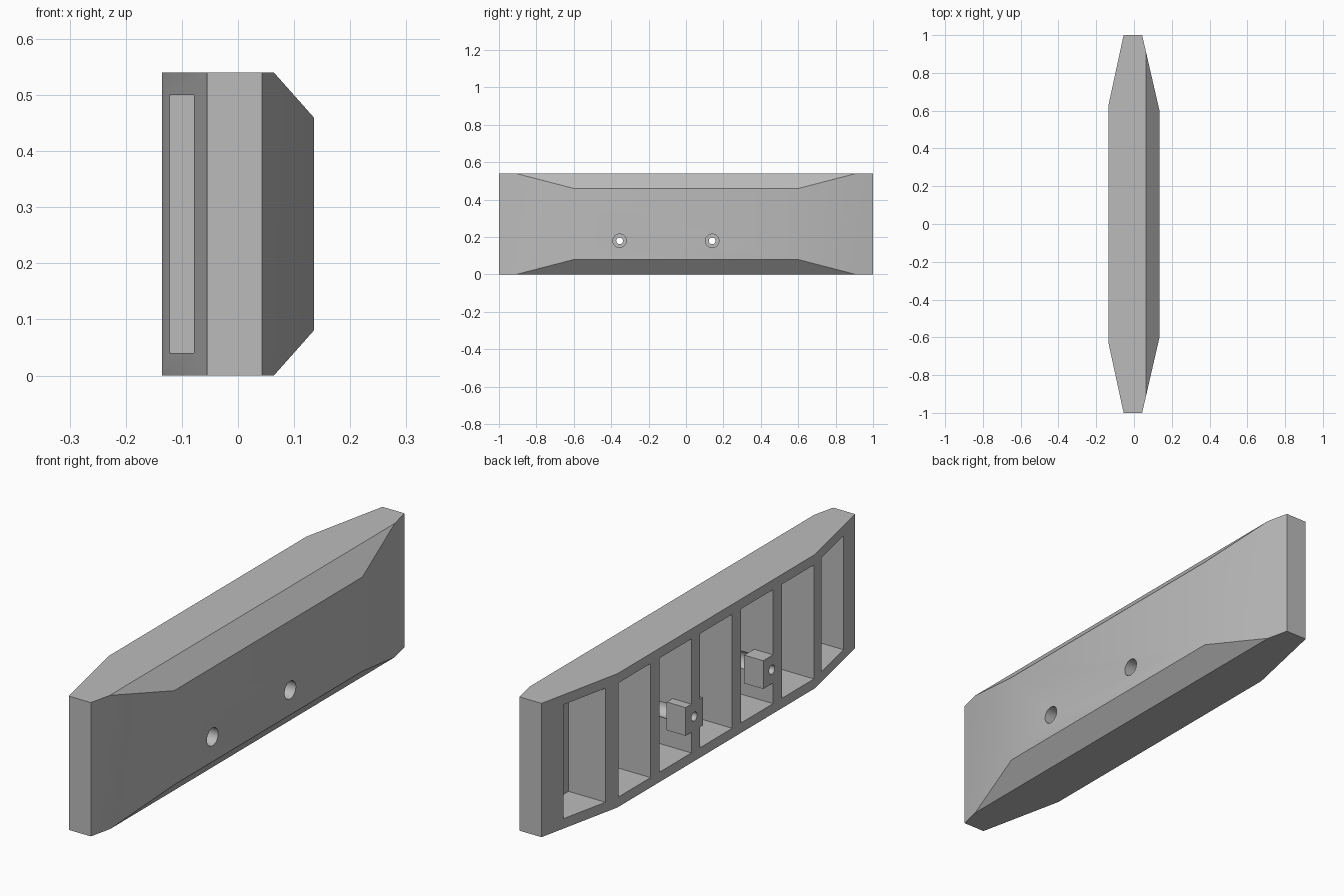
import bpy
import bmesh
import math
from mathutils import Vector, Matrix

if "Cube" in bpy.data.objects:
    bpy.data.objects.remove(bpy.data.objects["Cube"], do_unlink=True)

HEIGHT = 0.54
BACK = -0.135          # open, ribbed side
POCKET_FLOOR = 0.042
HOLE_Z = 0.18
HOLES_Y = (-0.355, 0.14)

grey = bpy.data.materials.new("plain grey")
grey.use_nodes = True
colour = (0.5, 0.5, 0.5, 1)
grey.diffuse_color = colour
grey.node_tree.nodes["Principled BSDF"].inputs["Base Color"].default_value = colour


def make_object(name, bm):
    bmesh.ops.recalc_face_normals(bm, faces=bm.faces)
    mesh = bpy.data.meshes.new(name)
    bm.to_mesh(mesh)
    bm.free()
    mesh.materials.append(grey)
    obj = bpy.data.objects.new(name, mesh)
    bpy.context.collection.objects.link(obj)
    return obj


def add_box(bm, low, high):
    low, high = Vector(low), Vector(high)
    matrix = Matrix.Translation((low + high) / 2) @ Matrix.Diagonal((*(high - low), 1))
    bmesh.ops.create_cube(bm, size=1, matrix=matrix)


def add_rod(bm, radius, x0, x1, y):
    matrix = Matrix.Translation(((x0 + x1) / 2, y, HOLE_Z)) @ Matrix.Rotation(math.pi / 2, 4, "Y")
    bmesh.ops.create_cone(bm, cap_ends=True, segments=32, radius1=radius,
                          radius2=radius, depth=x1 - x0, matrix=matrix)


def combine(target, bm, operation):
    tool = make_object("tool", bm)
    tool.hide_render = True
    mod = target.modifiers.new(operation, "BOOLEAN")
    mod.operation = operation
    mod.solver = "EXACT"
    mod.object = tool
    bpy.context.view_layer.objects.active = target
    bpy.ops.object.modifier_apply(modifier=mod.name)
    bpy.data.objects.remove(tool, do_unlink=True)


# Body: tapered plan outline, extruded upward
half = [(-0.055, 1), (0.043, 1), (0.135, 0.6)]
outline = [(BACK, 0.63)] + half + [(x, -y) for x, y in reversed(half)] + [(BACK, -0.63)]
bm = bmesh.new()
base = bm.faces.new([bm.verts.new((x, y, 0)) for x, y in outline])
top = bmesh.ops.extrude_face_region(bm, geom=[base])["geom"]
bmesh.ops.translate(bm, vec=(0, 0, HEIGHT),
                    verts=[v for v in top if isinstance(v, bmesh.types.BMVert)])

# Long chamfers along the upper and lower edges of the closed side
for z, sign in ((HEIGHT - 0.08, 1), (0.08, -1)):
    cut = bmesh.ops.bisect_plane(bm, geom=bm.verts[:] + bm.edges[:] + bm.faces[:],
                                 plane_co=(0.135, 0, z), plane_no=(0.08, 0, sign * 0.071),
                                 clear_outer=True)
    rim = [e for e in cut["geom_cut"] if isinstance(e, bmesh.types.BMEdge)]
    bmesh.ops.contextual_create(bm, geom=rim)
body = make_object("ribbed_bumper_body", bm)

# Seven pockets separated by ribs
bm = bmesh.new()
for i in range(-3, 4):
    y = i * 0.2605 + (0.009 if i == 3 else -0.009 if i == -3 else 0)
    width = 0.102
    add_box(bm, (-0.3, y - width, 0.04), (POCKET_FLOOR, y + width, 0.5))
combine(body, bm, "DIFFERENCE")

# Square bosses set into the ribs around the bolt holes
bm = bmesh.new()
for y in HOLES_Y:
    add_box(bm, (BACK, y - 0.055, HOLE_Z - 0.057), (-0.05, y + 0.055, HOLE_Z + 0.057))
combine(body, bm, "UNION")

# Wide bores from the closed side, then narrow bolt holes through the bosses
for radius, x0 in ((0.036, -0.05), (0.018, -0.3)):
    bm = bmesh.new()
    for y in HOLES_Y:
        add_rod(bm, radius, x0, 0.3, y)
    combine(body, bm, "DIFFERENCE")

# Soft shading over the shallow tapers and bores, crisp elsewhere
bpy.ops.object.select_all(action="DESELECT")
body.select_set(True)
bpy.context.view_layer.objects.active = body
bpy.ops.object.shade_smooth_by_angle(angle=math.radians(30))
